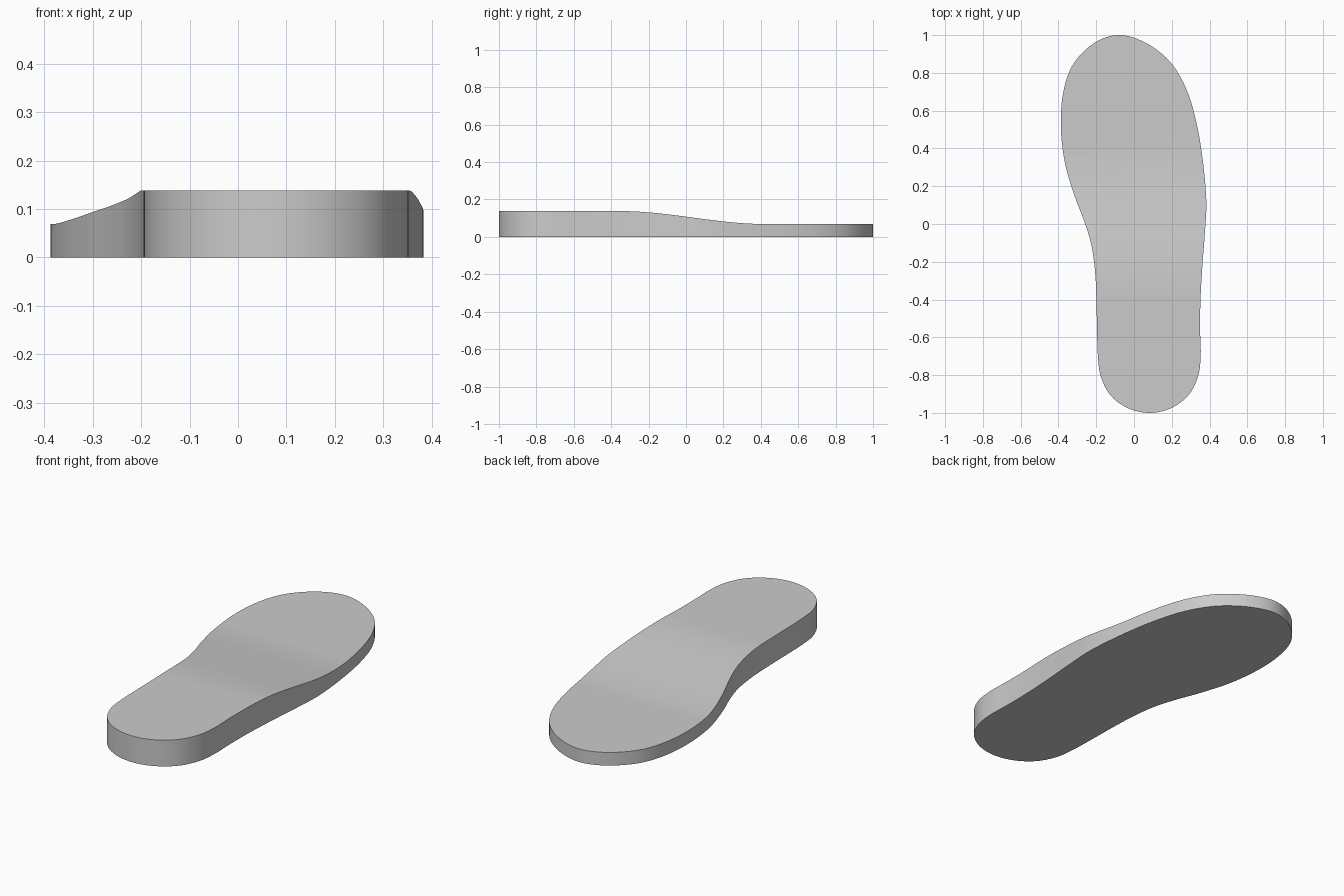
import bpy, bmesh, math
from mathutils import Vector

cube = bpy.data.objects.get("Cube")
if cube:
    bpy.data.objects.remove(cube, do_unlink=True)

HEEL_Z, TOE_Z = 0.138, 0.069
SLOPE_START, SLOPE_END = -0.35, 0.42

# Outline control points, clockwise from the toe tip
OUTLINE = [
    (-0.06, 1.0), (0.07, 0.955), (0.19, 0.86), (0.275, 0.72), (0.33, 0.54),
    (0.365, 0.33), (0.383, 0.12), (0.375, -0.05), (0.362, -0.22),
    (0.352, -0.4), (0.35, -0.56), (0.353, -0.7), (0.338, -0.81),
    (0.285, -0.91), (0.19, -0.978), (0.08, -1.0), (-0.03, -0.976),
    (-0.122, -0.91), (-0.175, -0.81), (-0.191, -0.7), (-0.196, -0.55),
    (-0.199, -0.4), (-0.206, -0.25), (-0.226, -0.11), (-0.262, 0.01),
    (-0.315, 0.15), (-0.365, 0.32), (-0.387, 0.5), (-0.379, 0.67),
    (-0.341, 0.81), (-0.27, 0.91), (-0.17, 0.98),
]


def smooth_loop(points, steps):
    """Closed Catmull-Rom curve through the points."""
    pts = [Vector((x, y, 0)) for x, y in points]
    n = len(pts)
    loop = []
    for i in range(n):
        a, b, c, d = (pts[(i + k) % n] for k in (-1, 0, 1, 2))
        for s in range(steps):
            t = s / steps
            loop.append(0.5 * (2 * b + (c - a) * t
                               + (2 * a - 5 * b + 4 * c - d) * t ** 2
                               + (3 * b - a - 3 * c + d) * t ** 3))
    return loop


def top_height(y):
    """Level heel easing down to a level forefoot."""
    t = min(max((y - SLOPE_START) / (SLOPE_END - SLOPE_START), 0), 1)
    return HEEL_Z + (TOE_Z - HEEL_Z) * t * t * (3 - 2 * t)


grey = bpy.data.materials.new("plain grey")
grey.use_nodes = True
colour = (0.6, 0.6, 0.6, 1)
grey.diffuse_color = colour
grey.node_tree.nodes["Principled BSDF"].inputs["Base Color"].default_value = colour

# Flat sole outline, sliced across the sloping arch
bm = bmesh.new()
bm.faces.new([bm.verts.new(p) for p in smooth_loop(OUTLINE, 5)])
slices = 24
for i in range(slices + 1):
    y = SLOPE_START + (SLOPE_END - SLOPE_START) * i / slices
    bmesh.ops.bisect_plane(bm, geom=bm.verts[:] + bm.edges[:] + bm.faces[:],
                           plane_co=(0, y, 0), plane_no=(0, 1, 0))

# Raise a copy of the outline to form the top and the side wall
bottom = bm.faces[:]
result = bmesh.ops.extrude_face_region(bm, geom=bottom, use_keep_orig=True)
for item in result["geom"]:
    if isinstance(item, bmesh.types.BMVert):
        item.co.z = top_height(item.co.y)
bmesh.ops.recalc_face_normals(bm, faces=bm.faces[:])

mesh = bpy.data.meshes.new("shoe_sole")
bm.to_mesh(mesh)
bm.free()
mesh.materials.append(grey)
sole = bpy.data.objects.new("shoe_sole", mesh)
bpy.context.collection.objects.link(sole)

# Smooth wall and top with a crisp rim
bpy.ops.object.select_all(action="DESELECT")
sole.select_set(True)
bpy.context.view_layer.objects.active = sole
bpy.ops.object.shade_smooth_by_angle(angle=math.radians(35))
